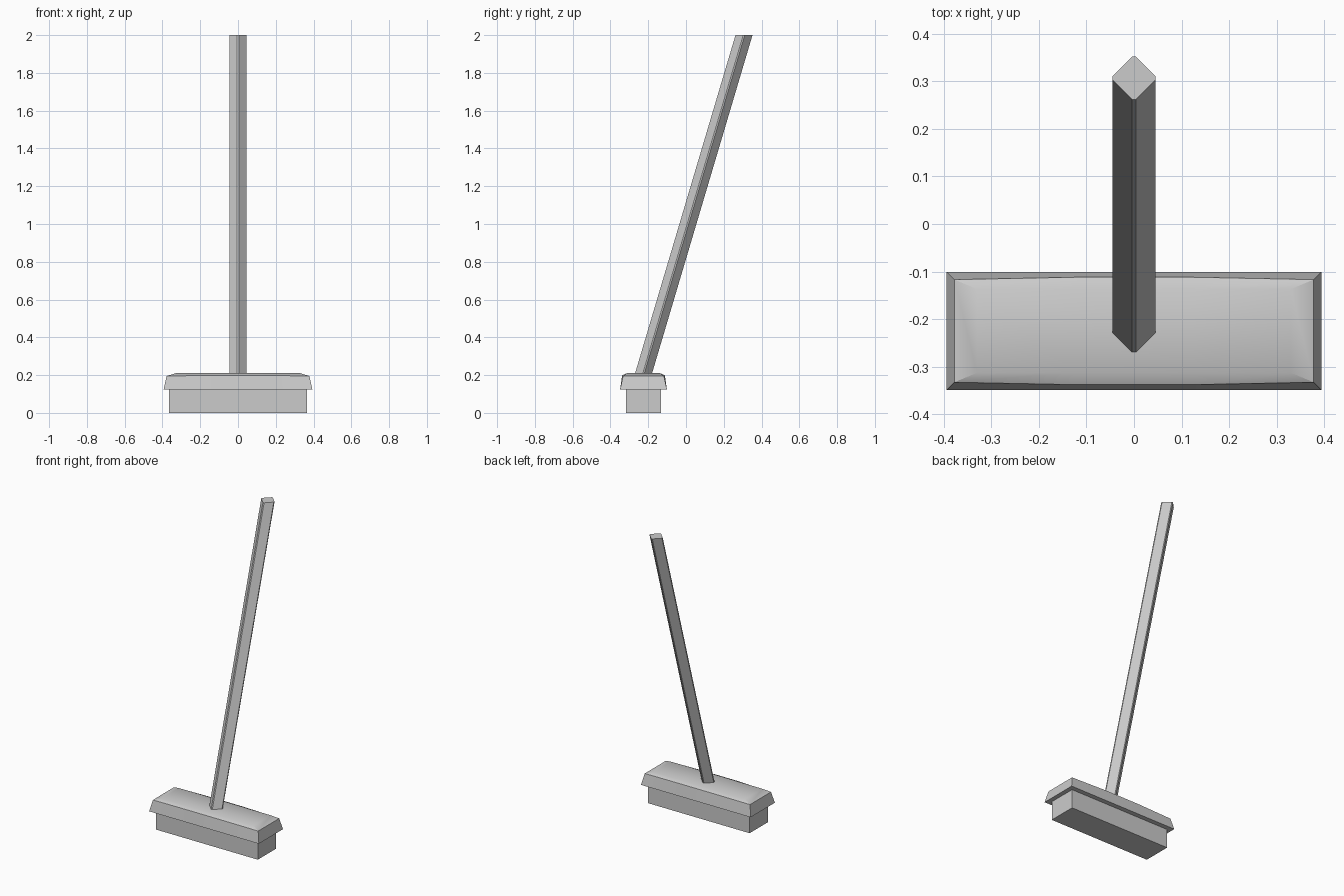
import bpy, bmesh

if "Cube" in bpy.data.objects:
    bpy.data.objects.remove(bpy.data.objects["Cube"])

CY = -0.225  # centre of the brush head in y


def loft(name, rings):
    """Closed solid through a stack of rings with equal point counts."""
    bm = bmesh.new()
    loops = [[bm.verts.new(p) for p in ring] for ring in rings]
    n = len(loops[0])
    for a, b in zip(loops, loops[1:]):
        for i in range(n):
            j = (i + 1) % n
            bm.faces.new((a[i], a[j], b[j], b[i]))
    bm.faces.new(loops[0][::-1])
    bm.faces.new(loops[-1])
    bmesh.ops.recalc_face_normals(bm, faces=bm.faces)
    mesh = bpy.data.meshes.new(name)
    bm.to_mesh(mesh)
    bm.free()
    ob = bpy.data.objects.new(name, mesh)
    bpy.context.collection.objects.link(ob)
    return ob


def head_ring(hx, hy, z, bow=0.0, rise=0.0):
    """Rectangle whose long sides may bow outwards and upwards mid-way."""
    m = 0.125
    front = [(-hx, -hy, z), (-m, -hy - bow, z + rise),
             (m, -hy - bow, z + rise), (hx, -hy, z)]
    pts = front + [(-x, -y, h) for x, y, h in front]
    return [(x, y + CY, h) for x, y, h in pts]


def handle_ring(cy, z):
    """Diamond section with slightly blunted corners."""
    r, c = 0.045, 0.004
    pts = [(-c, -r), (c, -r), (r, -c), (r, c), (c, r), (-c, r), (-r, c), (-r, -c)]
    return [(x, y + cy, z) for x, y in pts]


# bristle block
loft("bristles", [head_ring(0.365, 0.093, 0.0), head_ring(0.365, 0.093, 0.13)])

# tapered head with a gently crowned top
head = loft("brush_head", [
    head_ring(0.394, 0.124, 0.123),
    head_ring(0.378, 0.108, 0.195, 0.005, 0.004),
    head_ring(0.33, 0.088, 0.21),
])

# leaning handle, cut level at both ends
handle = loft("handle", [handle_ring(-0.229, 0.195), handle_ring(0.307, 2.0)])

# soft shading on the crowned top only
bpy.ops.object.select_all(action='DESELECT')
head.select_set(True)
bpy.context.view_layer.objects.active = head
bpy.ops.object.shade_smooth_by_angle(angle=0.52)
